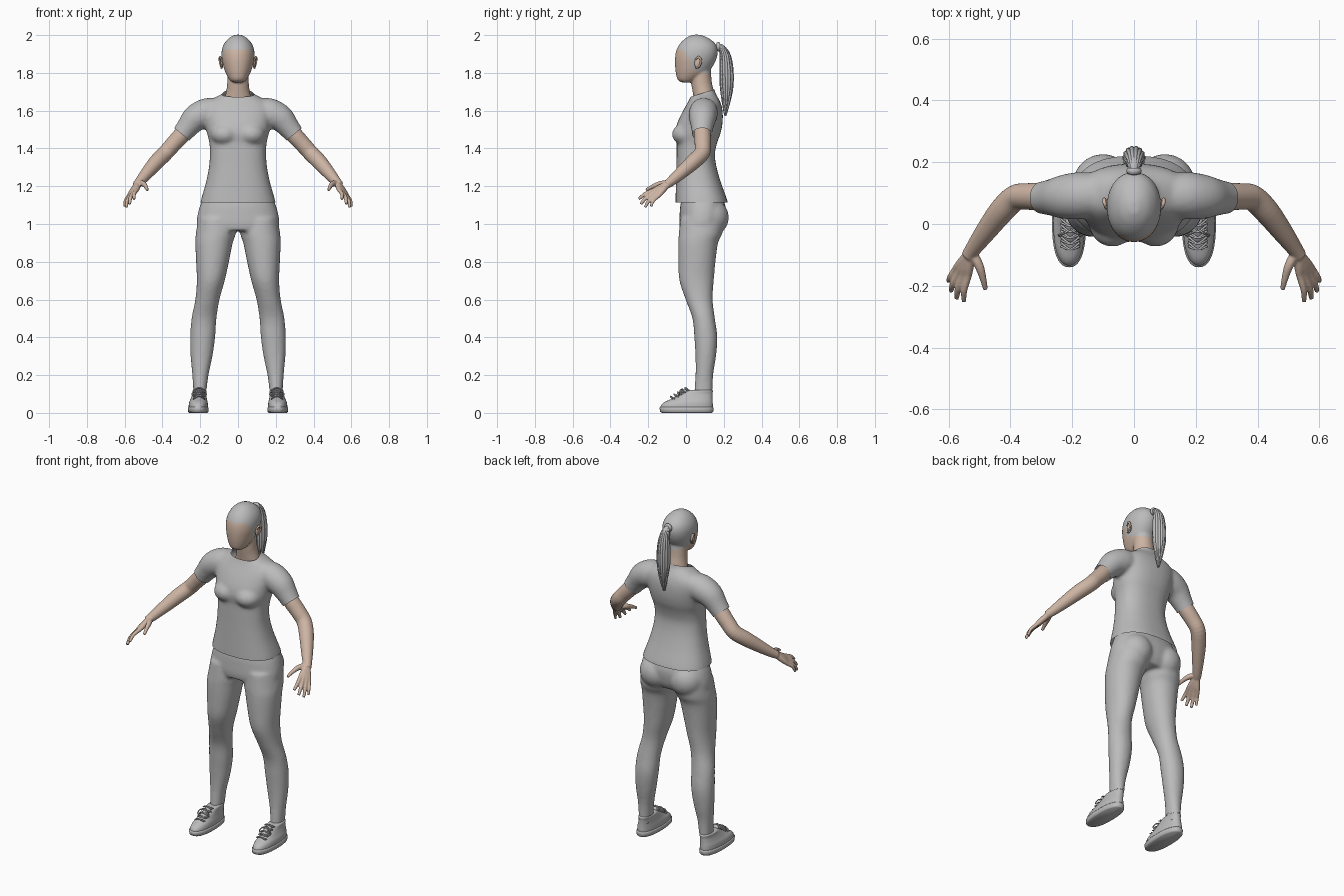
import bpy, bmesh, math
from mathutils import Vector, Matrix


def material(name, rgb):
    m = bpy.data.materials.new(name)
    m.diffuse_color = (*rgb, 1)
    return m


GREY = material("grey", (0.5, 0.5, 0.5))
SKIN = material("skin", (0.61, 0.455, 0.365))


# ---------- helpers ----------
def spline(rows, n=4):
    """Catmull-Rom through rows of numbers."""
    out = []
    for i in range(len(rows) - 1):
        p0, p1, p2, p3 = (rows[max(0, min(len(rows) - 1, i + k))] for k in (-1, 0, 1, 2))
        for j in range(n):
            t = j / n
            out.append([0.5 * (2 * b + (c - a) * t + (2 * a - 5 * b + 4 * c - d) * t * t
                               + (3 * b - a - 3 * c + d) * t ** 3)
                        for a, b, c, d in zip(p0, p1, p2, p3)])
    return out + [list(rows[-1])]


def loft(bm, rings):
    vs = [[bm.verts.new(p) for p in r] for r in rings]
    n = len(vs[0])
    for a, b in zip(vs, vs[1:]):
        for i in range(n):
            bm.faces.new((a[i], a[(i + 1) % n], b[(i + 1) % n], b[i]))
    bm.faces.new(vs[0][::-1])
    bm.faces.new(vs[-1])


def stack(bm, rows, power=2.0, n=32, smooth=4):
    """Horizontal oval sections: z, x0, x1, y0, y1."""
    rings = []
    for z, x0, x1, y0, y1 in spline(rows, smooth):
        ring = []
        for i in range(n):
            a = 2 * math.pi * i / n
            c, s = math.cos(a), math.sin(a)
            ring.append(((x0 + x1) / 2 + (x1 - x0) / 2 * math.copysign(abs(c) ** (2 / power), c),
                         (y0 + y1) / 2 + (y1 - y0) / 2 * math.copysign(abs(s) ** (2 / power), s), z))
        rings.append(ring)
    loft(bm, rings)


def tube(bm, rows, n=16, ref=(1, 0, 0), smooth=4):
    """Round sections along a path: x, y, z, radius."""
    pts = spline(rows, smooth)
    rings = []
    for i, p in enumerate(pts):
        t = Vector(pts[min(i + 1, len(pts) - 1)][:3]) - Vector(pts[max(i - 1, 0)][:3])
        u = t.cross(Vector(ref)).normalized()
        v = t.cross(u).normalized()
        rings.append([Vector(p[:3]) + p[3] * (u * math.cos(a) + v * math.sin(a))
                      for a in (2 * math.pi * k / n for k in range(n))])
    loft(bm, rings)


def ball(bm, c, r):
    bmesh.ops.create_uvsphere(bm, u_segments=24, v_segments=16, radius=1,
                              matrix=Matrix.Translation(c) @ Matrix.Diagonal((*r, 1)))


def sym(rows, s):
    return [(s * r[0], *r[1:]) for r in rows]


def side(rows, s):
    return [(z, min(s * a, s * b), max(s * a, s * b), y0, y1) for z, a, b, y0, y1 in rows]


def make(name, bm, mats, voxel=0, iters=6):
    """Turn the bmesh into an object, optionally fusing its parts into one skin."""
    bmesh.ops.recalc_face_normals(bm, faces=bm.faces)
    me = bpy.data.meshes.new(name)
    bm.to_mesh(me)
    bm.free()
    ob = bpy.data.objects.new(name, me)
    bpy.context.collection.objects.link(ob)
    if voxel:
        r = ob.modifiers.new("fuse", 'REMESH')
        r.mode, r.voxel_size = 'VOXEL', voxel
        s = ob.modifiers.new("soften", 'SMOOTH')
        s.factor, s.iterations = 0.5, iters
        dg = bpy.context.evaluated_depsgraph_get()
        baked = bpy.data.meshes.new_from_object(ob.evaluated_get(dg))
        ob.modifiers.clear()
        ob.data = baked
    ob.data.materials.clear()
    for m in mats:
        ob.data.materials.append(m)
    for p in ob.data.polygons:
        p.use_smooth = True
        p.material_index = 0
    return ob


def cut(ob, co, no, keep=False, where=lambda c: True):
    """Slice the mesh by a plane and drop the outer side unless keep is set."""
    bm = bmesh.new()
    bm.from_mesh(ob.data)
    faces = [f for f in bm.faces if where(f.calc_center_median())]
    geom = faces + list({e for f in faces for e in f.edges}) + list({v for f in faces for v in f.verts})
    bmesh.ops.bisect_plane(bm, geom=geom, dist=1e-5, plane_co=co, plane_no=no, clear_outer=not keep)
    bm.to_mesh(ob.data)
    bm.free()


# ---------- head and neck ----------
bm = bmesh.new()
stack(bm, [(1.75, -.03, .03, -.025, .03), (1.765, -.046, .046, -.045, .06), (1.80, -.066, .066, -.054, .115),
           (1.84, -.079, .079, -.058, .145), (1.88, -.087, .087, -.058, .163), (1.92, -.086, .086, -.051, .168),
           (1.955, -.073, .073, -.032, .155), (1.985, -.047, .047, .0, .118), (2.002, -.015, .015, .035, .075)], 2.1)
stack(bm, [(1.64, -.078, .078, .045, .15), (1.70, -.063, .063, .035, .147),
           (1.75, -.057, .057, .028, .137), (1.83, -.056, .056, .03, .13)])
head = make("head", bm, [SKIN, GREY], 0.006, 5)
# painted hair: top, temples and sides, down to the nape
crown = (Vector((0, 0, 1.928)), Vector((0, -.1, 1)).normalized())
temple = (Vector((0, -.005, 1.905)), Vector((0, .8, .6)))
sides = (Vector((0, .025, 1.85)), Vector((0, 1, 0)))
nape = (Vector((0, .1, 1.80)), Vector((0, .25, 1)).normalized())
for co, no in (crown, temple, sides, nape):
    cut(head, co, no, keep=True)
for p in head.data.polygons:
    above = [(p.center - co).dot(no) > 0 for co, no in (crown, temple, sides, nape)]
    p.material_index = int(any(above[:3]) and above[3])

# ears
for s in (-1, 1):
    bm = bmesh.new()
    ball(bm, (s * .086, .062, 1.852), (.008, .017, .03))
    tube(bm, sym([(.088, .052, 1.825, .004), (.092, .072, 1.84, .005), (.096, .08, 1.865, .006),
                  (.095, .066, 1.884, .006), (.09, .05, 1.87, .004)], s), 8)
    make("ear", bm, [SKIN])

# ponytail strands around a core, with a hair tie
bm = bmesh.new()
path = [(0, .155, 1.935, .016), (0, .185, 1.938, .018), (0, .207, 1.895, .028), (0, .214, 1.82, .036),
        (0, .215, 1.73, .035), (0, .213, 1.65, .021), (0, .208, 1.585, .004)]
tube(bm, [(x, y, z, r * .85) for x, y, z, r in path], 12)
for k in range(14):
    a = 2 * math.pi * k / 14
    tail = .012 * math.sin(k * 2.4)
    tube(bm, [(x + .8 * r * math.cos(a), y + .8 * r * math.sin(a), z + (tail if i > 4 else 0), .2 * r + .002)
              for i, (x, y, z, r) in enumerate(path)], 6)
make("ponytail", bm, [GREY])
bm = bmesh.new()
tube(bm, [(0, .163, 1.937, .021), (0, .172, 1.938, .025), (0, .181, 1.938, .021)], 20)
make("hair_tie", bm, [GREY])

# ---------- shirt ----------
bm = bmesh.new()
stack(bm, [(1.06, -.206, .206, -.056, .225), (1.11, -.2, .2, -.056, .222), (1.15, -.19, .19, -.055, .21),
           (1.22, -.17, .17, -.053, .185), (1.30, -.154, .154, -.051, .162), (1.37, -.149, .149, -.05, .153),
           (1.43, -.152, .152, -.05, .165), (1.48, -.164, .164, -.058, .183), (1.53, -.172, .172, -.048, .193),
           (1.58, -.18, .18, -.026, .195), (1.62, -.18, .18, -.004, .19), (1.65, -.155, .155, .013, .18),
           (1.68, -.102, .102, .026, .163), (1.70, -.074, .074, .029, .153), (1.74, -.07, .07, .03, .15)], 2.4)
for s in (-1, 1):
    ball(bm, (s * .07, .0, 1.475), (.075, .074, .06))
    tube(bm, sym([(.12, .095, 1.60, .07), (.17, .092, 1.588, .077), (.225, .088, 1.56, .072),
                  (.265, .086, 1.515, .06), (.297, .085, 1.475, .053), (.335, .085, 1.43, .05)], s), 24)
shirt = make("shirt", bm, [GREY], 0.01, 6)
cut(shirt, (0, 0, 1.115), (0, 0, -1))
cut(shirt, (0, .03, 1.675), (0, -.038, .12))
for s in (-1, 1):
    cut(shirt, (s * .297, .085, 1.475), (s * .64, 0, -.77),
        where=lambda c: s * c.x > .19 and c.z > 1.38)

# ---------- trousers ----------
bm = bmesh.new()
stack(bm, [(1.17, -.17, .17, -.015, .18), (1.10, -.2, .2, -.03, .208), (1.05, -.214, .214, -.034, .21),
           (1.0, -.219, .219, -.036, .2), (.965, -.2, .2, -.03, .18)], 2.3)
leg = [(1.03, .02, .21, -.03, .2), (.95, .012, .223, -.038, .192), (.9, .028, .226, -.041, .17),
       (.8, .048, .222, -.041, .156), (.7, .07, .218, -.035, .147), (.6, .098, .226, -.002, .141),
       (.5, .114, .246, .034, .153), (.4, .121, .253, .044, .166), (.3, .135, .251, .05, .159),
       (.2, .156, .242, .05, .144), (.12, .166, .237, .044, .141), (.08, .166, .237, .044, .141)]
for s in (-1, 1):
    stack(bm, side(leg, s), 2.1)
    ball(bm, (s * .1, .125, 1.035), (.1, .102, .1))
trousers = make("trousers", bm, [GREY], 0.01, 6)
cut(trousers, (0, 0, .125), (0, 0, -1))

# ---------- arms and hands ----------
arm = [(.24, .086, 1.545, .04), (.295, .087, 1.475, .045), (.345, .089, 1.42, .043), (.385, .084, 1.375, .042),
       (.43, .04, 1.33, .041), (.48, -.025, 1.272, .034), (.52, -.08, 1.225, .026), (.538, -.105, 1.207, .022)]
# knuckle, tip, radius
fingers = [((.537, -.168, 1.18), (.55, -.25, 1.132), .0105), ((.552, -.168, 1.168), (.574, -.24, 1.105), .011),
           ((.566, -.16, 1.157), (.592, -.217, 1.088), .0105), ((.578, -.147, 1.148), (.601, -.186, 1.092), .0095)]
thumb = [(.525, -.09, 1.217, .016), (.501, -.135, 1.213, .015), (.488, -.178, 1.198, .011), (.48, -.212, 1.18, .008)]
for s in (-1, 1):
    bm = bmesh.new()
    tube(bm, sym(arm, s), 24)
    tube(bm, sym(thumb, s), 12)
    for k, t, r in fingers:
        k, t, w = Vector(k), Vector(t), Vector((.53, -.095, 1.213))
        mid = (k + t) / 2 + Vector((.006, -.006, .004))
        w = w.lerp(k, .08)
        tube(bm, sym([(*w, .017), (*w.lerp(k, .6), .016), (*k, r + .002), (*mid, r), (*t, r * .75)], s), 12)
    make("arm", bm, [SKIN], 0.004, 4)

# ---------- shoes ----------
for s in (-1, 1):
    bm = bmesh.new()
    stack(bm, side([(0, .162, .258, -.125, .138), (.006, .156, .264, -.137, .144),
                    (.026, .155, .265, -.14, .146), (.032, .159, .261, -.136, .143)], s), 2.4, 40, 1)
    make("sole", bm, [GREY])
    bm = bmesh.new()
    stack(bm, side([(.02, .159, .261, -.135, .141), (.04, .159, .261, -.132, .142), (.058, .161, .258, -.113, .141),
                    (.076, .165, .25, -.072, .14), (.1, .168, .242, -.03, .14), (.118, .168, .24, .008, .142),
                    (.122, .176, .232, .02, .134)], s), 2.3, 40)
    make("shoe", bm, [GREY])
    bm = bmesh.new()
    stack(bm, side([(.08, .172, .232, .045, .135), (.16, .172, .232, .052, .135)], s))
    make("ankle", bm, [GREY])
    # tongue, laces and bow
    bm = bmesh.new()
    tube(bm, [(s * .205, -.05, .075, .02), (s * .205, -.01, .1, .022), (s * .204, .015, .122, .016)], 12)
    make("shoe_tongue", bm, [GREY])
    bm = bmesh.new()
    for i in range(5):
        y, z = -.078 + .019 * i, .078 + .0115 * i
        for d in (-1, 1):
            tube(bm, [(s * .206 - .03, y + .006 * d + .012, z - .004, .0035), (s * .206, y - .004, z + .01, .0035),
                      (s * .206 + .03, y - .006 * d + .012, z - .004, .0035)], 6, (0, 1, 0))
    for d in (-1, 1):
        tube(bm, [(s * .206 + d * x, y, z, .003) for x, y, z in
                  ((0, -.015, .125), (.02, -.03, .122), (.038, -.035, .1), (.03, -.038, .092), (.004, -.02, .118))],
             6, (0, 1, 0))
    make("laces", bm, [GREY])
